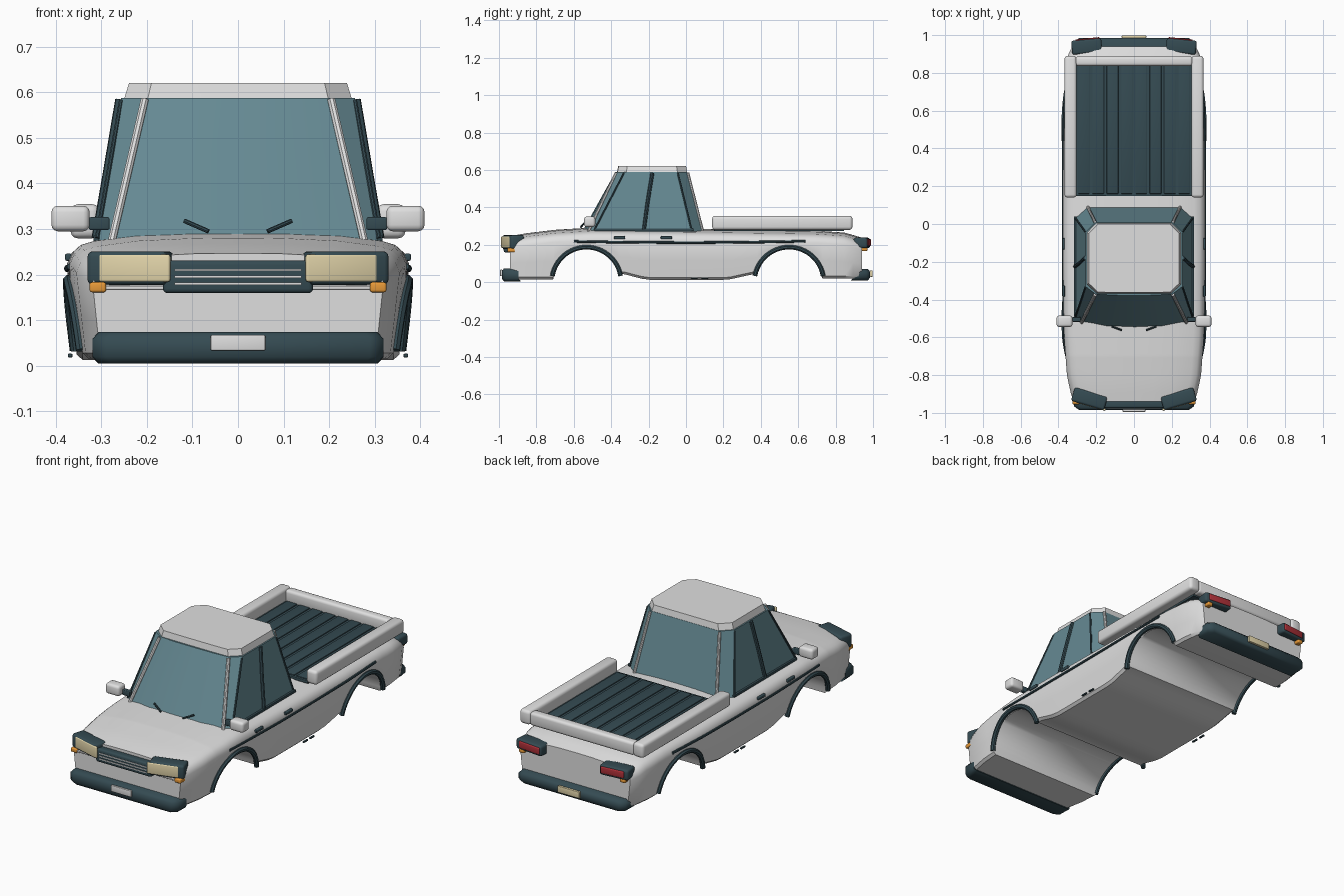
import bpy, bmesh, math
from mathutils import Vector

cube = bpy.data.objects.get("Cube")
if cube:
    bpy.data.objects.remove(cube, do_unlink=True)


def material(name, r, g, b):
    m = bpy.data.materials.new(name)
    m.use_nodes = True
    m.diffuse_color = (r, g, b, 1)
    m.node_tree.nodes["Principled BSDF"].inputs["Base Color"].default_value = (r, g, b, 1)
    return m


WHITE = material("white paint", .74, .74, .74)
DARK = material("dark trim", .035, .07, .085)
GLASS = material("teal glass", .13, .25, .29)
CREAM = material("cream lens", .76, .66, .40)
RED = material("red lens", .42, .03, .04)
ORANGE = material("orange lens", .80, .32, .04)


def finish(ob, mat, angle=35):
    ob.data.materials.append(mat)
    bpy.ops.object.select_all(action='DESELECT')
    bpy.context.view_layer.objects.active = ob
    ob.select_set(True)
    bpy.ops.object.shade_smooth_by_angle(angle=math.radians(angle))
    return ob


def from_bmesh(name, bm, mat, angle=35):
    bmesh.ops.recalc_face_normals(bm, faces=bm.faces)
    me = bpy.data.meshes.new(name)
    bm.to_mesh(me)
    bm.free()
    ob = bpy.data.objects.new(name, me)
    bpy.context.collection.objects.link(ob)
    return finish(ob, mat, angle)


def box(name, centre, size, mat, bevel=.006, yaw=0, roll=0):
    bm = bmesh.new()
    bmesh.ops.create_cube(bm, size=1)
    bmesh.ops.scale(bm, vec=size, verts=bm.verts)
    if bevel:
        bmesh.ops.bevel(bm, geom=bm.edges[:], offset=bevel, segments=3, profile=.5, affect='EDGES')
    ob = from_bmesh(name, bm, mat)
    ob.location = centre
    ob.rotation_euler = (0, roll, yaw)
    return ob


def tube(name, points, radius, mat, sides=2):
    cu = bpy.data.curves.new(name, 'CURVE')
    cu.dimensions = '3D'
    cu.bevel_depth = radius
    cu.bevel_resolution = sides
    cu.use_fill_caps = True
    sp = cu.splines.new('POLY')
    sp.points.add(len(points) - 1)
    for p, co in zip(sp.points, points):
        p.co = (*co, 1)
    ob = bpy.data.objects.new(name, cu)
    bpy.context.collection.objects.link(ob)
    bpy.ops.object.select_all(action='DESELECT')
    bpy.context.view_layer.objects.active = ob
    ob.select_set(True)
    bpy.ops.object.convert(target='MESH')
    return finish(bpy.context.object, mat)


def loft(name, rings, mat, angle=35):
    bm = bmesh.new()
    loops = [[bm.verts.new(p) for p in ring] for ring in rings]
    n = len(loops[0])
    for a, b in zip(loops, loops[1:]):
        for i in range(n):
            bm.faces.new((a[i], a[(i + 1) % n], b[(i + 1) % n], b[i]))
    bm.faces.new(loops[0])
    bm.faces.new(loops[-1])
    return from_bmesh(name, bm, mat, angle)


def lerp(table, y):
    for (a, u), (b, v) in zip(table, table[1:]):
        if y <= b:
            return u + (v - u) * (y - a) / (b - a)
    return table[-1][1]


# Body: cross-sections lofted along the length, with wheel arches cut by the floor line
WIDTH = [(-.95, .318), (-.9, .335), (-.8, .355), (-.6, .37), (-.2, .376), (.4, .376), (.8, .364), (.9, .35), (.95, .325)]
TOP = [(-.95, .245), (-.85, .262), (-.7, .28), (-.5, .292), (.2, .283), (.7, .275), (.85, .265), (.95, .235)]
FLOOR = [(-.95, .015), (-.7, .015), (-.34, .045), (-.21, .012), (.22, .012), (.37, .045), (.74, .02), (.95, .02)]
WHEELS = (-.532, .551)
ARCH = .178


def floor_z(y):
    z = lerp(FLOOR, y)
    for c in WHEELS:
        if abs(y - c) < ARCH:
            z = max(z, math.sqrt(ARCH ** 2 - (y - c) ** 2))
    return z


def side_x(y, z):
    return lerp(WIDTH, y) * (.935 + .065 * min(z / .2, 1))


def section(y):
    zb, zt = floor_z(y), lerp(TOP, y)
    zs = zt - .065
    zm = zb + (zs - zb) * .5
    half = [(side_x(y, zb) - .012, zb), (side_x(y, zb + .012), zb + .012), (side_x(y, zm), zm),
            (side_x(y, zs), zs)]
    w = half[-1][0]
    half += [(w * .975, zt - .042), (w * .93, zt - .027), (w * .85, zt - .018), (w * .6, zt - .006), (w * .3, zt - .001)]
    ring = [(0, y, zb)] + [(x, y, z) for x, z in half] + [(0, y, zt)]
    return ring + [(-x, y, z) for x, z in reversed(half)]


stations = {round(-.94 + i * .047, 3) for i in range(41)}
stations = {y for y in stations if all(abs(y - c) > ARCH + .005 for c in WHEELS)}
for c in WHEELS:
    stations |= {c - ARCH * math.cos(math.pi * i / 24) for i in range(25)}
    stations |= {c - ARCH - .002, c + ARCH + .002}
loft("body", [section(y) for y in sorted(stations)], WHITE, 40)

# Cab: eight-sided glasshouse with a separate roof
def plan(half, z):
    return [(x, y, z) for x, y in half] + [(-x, y, z) for x, y in reversed(half) if x]


base = [(0, -.555), (.15, -.548), (.275, -.52), (.31, -.49), (.31, .03), (.245, .09)]
head = [(0, -.378), (.11, -.377), (.205, -.37), (.257, -.33), (.257, -.045), (.205, .008)]
roof = [(0, -.37), (.11, -.37), (.2, -.368), (.252, -.32), (.252, -.045), (.2, .008)]
loft("cab_glass", [plan(base, .27), plan(head, .588)], GLASS, 20)
loft("roof", [plan(roof, .58), plan([(x * .95, -.18 + (y + .18) * .96) for x, y in roof], .621)], WHITE, 20)

# Cargo bed: ribbed floor inside three padded rails
box("bed_floor", (0, .5, .281), (.62, .69, .016), DARK, 0)
for i in range(8):
    box("bed_rib", (-.266 + i * .076, .5, .29), (.062, .68, .008), DARK, .003)
box("tailgate_rail", (0, .862, .315), (.62, .05, .07), WHITE, .014)
box("bed_front_lip", (0, .155, .282), (.62, .015, .016), DARK, .003)

# Front: bumper, plate, grille with slats, chrome strip
def bumper(name, y, sign, z, h):
    outline = [(-.32, y - sign * .09), (-.318, y - sign * .02), (-.29, y), (.29, y), (.318, y - sign * .02), (.32, y - sign * .09)]
    def ring(inset, zz):
        return [(px * (1 - inset), py - sign * inset * .3, zz) for px, py in outline]
    loft(name, [ring(.04, z), ring(0, z + .015), ring(0, z + h - .015), ring(.04, z + h)], DARK, 50)


bumper("front_bumper", -.985, -1, .004, .07)
bumper("rear_bumper", .985, 1, .01, .06)
box("front_plate", (0, -.988, .05), (.12, .012, .034), WHITE, .003)
box("rear_plate", (0, .991, .046), (.13, .014, .035), CREAM, .003)
box("grille", (0, -.952, .195), (.33, .045, .072), DARK, .01)
for z in (.18, .195, .21):
    box("grille_slat", (0, -.975, z), (.28, .006, .005), WHITE, 0)
box("front_strip", (0, -.942, .171), (.6, .02, .008), WHITE, .002)

for s, side in ((-1, "right"), (1, "left")):
    def part(name, c, size, mat, bevel=.006, yaw=0, roll=0):
        return box(f"{side}_{name}", (s * c[0], c[1], c[2]), size, mat, bevel, s * yaw, s * roll)

    def rod(name, pts, r, mat):
        return tube(f"{side}_{name}", [(s * x, y, z) for x, y, z in pts], r, mat)

    # Lamps
    part("headlight_housing", (.236, -.925, .214), (.182, .075, .074), DARK, .012, .28)
    part("headlight_lens", (.227, -.962, .214), (.162, .012, .06), CREAM, .005, .28)
    part("front_indicator", (.308, -.93, .172), (.036, .05, .022), ORANGE, .005)
    part("taillight_housing", (.25, .94, .21), (.16, .075, .056), DARK, .012, -.1)
    part("taillight_lens", (.246, .976, .212), (.13, .014, .036), RED, .005, -.1)
    part("rear_indicator", (.3, .95, .176), (.03, .04, .02), ORANGE, .006)

    # Bed side rail
    part("bed_rail", (.336, .515, .317), (.064, .75, .075), WHITE, .016)

    # Wheel arch trims following the flank
    for c, place in zip(WHEELS, ("front", "rear")):
        arc = []
        for i in range(25):
            a = math.radians(10 + 160 * i / 24)
            y, z = c - .185 * math.cos(a), .185 * math.sin(a)
            arc.append((side_x(y, z) + .002, y, z + .002))
        rod(f"{place}_arch_trim", arc, .013, DARK)

    # Flank stripe and handles
    stripe = [(side_x(y, .22) - .001, y, .212 + .016 * abs(y) ** 2) for y in [-.6 + i * .062 for i in range(21)]]
    rod("flank_stripe", stripe, .007, DARK)
    for y in (-.355, -.105):
        part("door_handle", (.373, y, .238), (.014, .06, .016), DARK, .004)
    for y in (.045, .1):
        part("sill_clip", (.369, y, .022), (.01, .035, .008), DARK, .002)

    # Window pillars, seals and belt line
    rod("windscreen_pillar", [(.278, -.523, .27), (.205, -.373, .584)], .009, WHITE)
    rod("front_window_seal", [(.31, -.49, .28), (.257, -.333, .582)], .005, DARK)
    rod("centre_pillar", [(.312, -.225, .28), (.286, -.205, .43), (.26, -.18, .584)], .01, DARK)
    rod("rear_window_seal", [(.31, .03, .28), (.257, -.043, .582)], .005, DARK)
    rod("rear_pillar", [(.245, .09, .27), (.206, .01, .584)], .008, WHITE)
    part("belt_line", (.311, -.225, .28), (.014, .53, .014), DARK, .003)

    # Mirrors and wipers
    part("mirror", (.368, -.515, .323), (.084, .06, .056), WHITE, .014)
    part("mirror_arm", (.305, -.505, .312), (.045, .025, .028), DARK, .004)
    rod("wiper", [(.065, -.562, .295), (.118, -.542, .318)], .005, DARK)
